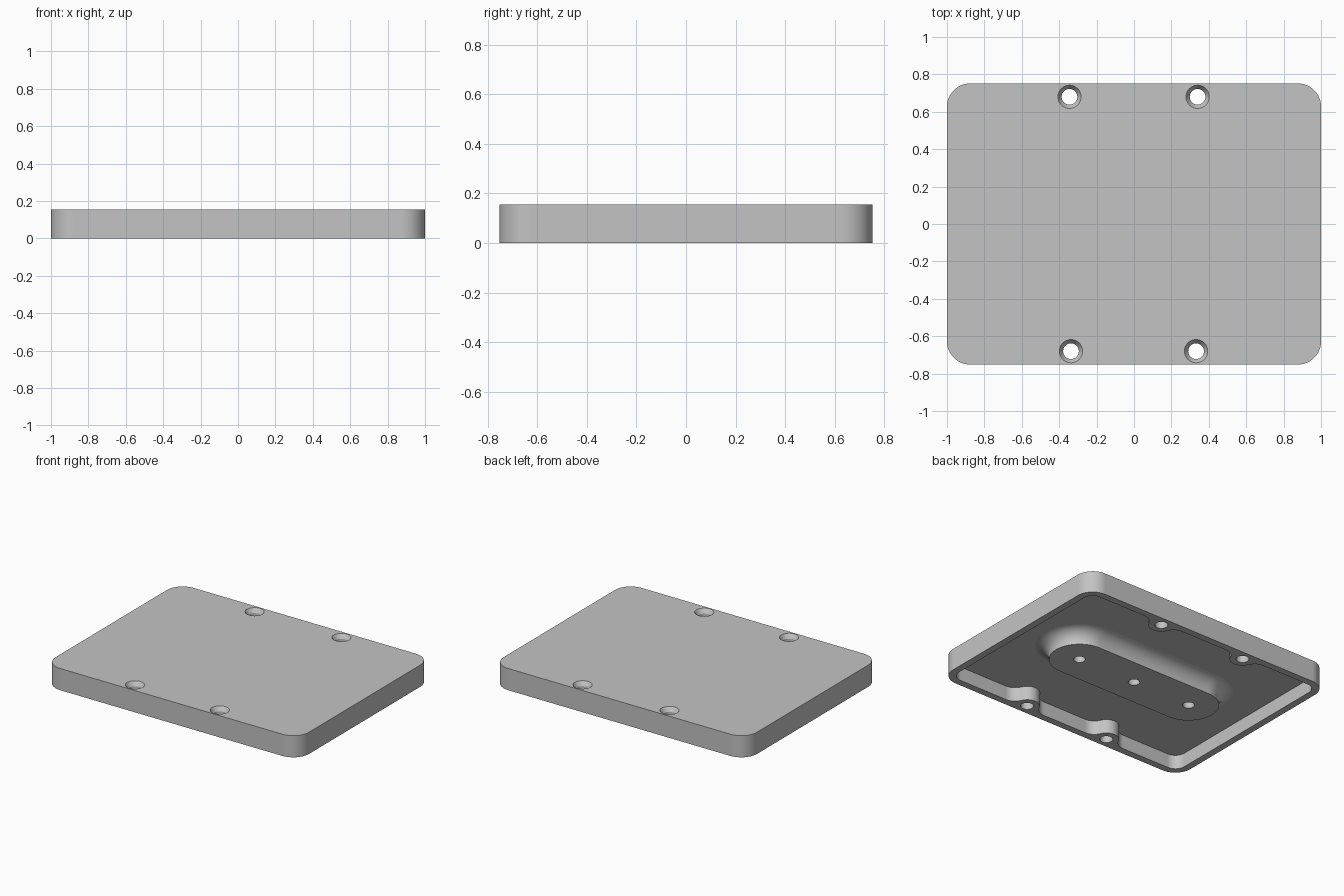
import bpy, bmesh, math

if "Cube" in bpy.data.objects:
    bpy.data.objects.remove(bpy.data.objects["Cube"])

HX, HY, H = 1.0, 0.752, 0.155      # plate half sizes and height
WALL, FLOOR = 0.05, 0.1            # rim width, cavity depth
CORNER = 0.125
LUG_Y, LUG_R, FIL = 0.68, 0.083, 0.09
BACK_X = (0.34, -0.345)            # screw positions, right to left
FRONT_X = (0.337, -0.332)          # same, seen after a half turn

grey = bpy.data.materials.new("plain grey")
grey.diffuse_color = (0.55, 0.55, 0.55, 1)
grey.use_nodes = True
grey.node_tree.nodes["Principled BSDF"].inputs["Base Color"].default_value = grey.diffuse_color


def arc(cx, cy, r, a0, a1, n=12):
    return [(cx + r * math.cos(a0 + (a1 - a0) * i / n),
             cy + r * math.sin(a0 + (a1 - a0) * i / n)) for i in range(n + 1)]


def circle(cx, cy, r, n=32):
    return arc(cx, cy, r, 0, 2 * math.pi, n)[:-1]


def stadium(s, r):
    q = math.pi / 2
    return arc(s, 0, r, -q, q, 24) + arc(-s, 0, r, q, 3 * q, 24)


def loft(name, rings):
    """Closed solid through (outline, z) rings, listed from low to high."""
    bm = bmesh.new()
    rows = [[bm.verts.new((x, y, z)) for x, y in pts] for pts, z in rings]
    for a, b in zip(rows, rows[1:]):
        for i in range(len(a)):
            j = (i + 1) % len(a)
            bm.faces.new((a[i], a[j], b[j], b[i]))
    bm.faces.new(rows[0][::-1])
    bm.faces.new(rows[-1])
    bmesh.ops.recalc_face_normals(bm, faces=bm.faces)
    me = bpy.data.meshes.new(name)
    bm.to_mesh(me)
    bm.free()
    me.materials.append(grey)
    ob = bpy.data.objects.new(name, me)
    bpy.context.collection.objects.link(ob)
    return ob


def combine(base, other, operation):
    mod = base.modifiers.new("combine", 'BOOLEAN')
    mod.operation, mod.solver, mod.object = operation, 'EXACT', other
    bpy.context.view_layer.objects.active = base
    bpy.ops.object.modifier_apply(modifier=mod.name)
    bpy.data.objects.remove(other)


def half_outline(hx, hy, r, lugs=()):
    """Back half of a rounded rectangle, dented by filleted screw lugs."""
    q = math.pi / 2
    pts = arc(hx - r, hy - r, r, 0, q)
    fy = hy - FIL
    dx = math.sqrt((LUG_R + FIL) ** 2 - (LUG_Y - fy) ** 2)
    a = math.atan2(LUG_Y - fy, -dx)
    b = math.atan2(fy - LUG_Y, dx)
    for x in lugs:
        pts += arc(x + dx, fy, FIL, q, a)
        pts += arc(x, LUG_Y, LUG_R, b, -math.pi - b, 20)[1:-1]
        pts += arc(x - dx, fy, FIL, math.pi - a, q)
    return pts + arc(-hx + r, hy - r, r, q, 2 * q)


def outline(hx, hy, r, back=(), front=()):
    return half_outline(hx, hy, r, back) + \
        [(-x, -y) for x, y in half_outline(hx, hy, r, front)]


# Plate body
body = outline(HX, HY, CORNER)
cover = loft("cover_plate", [(body, 0), (body, H)])

# Underside cavity, leaving the rim and screw lugs
inner = outline(HX - WALL, HY - WALL, CORNER - WALL, BACK_X, FRONT_X)
combine(cover, loft("cavity_cutter", [(inner, -0.1), (inner, FLOOR)]), 'DIFFERENCE')

# Central pad that flares into the cavity floor
PAD_S, PAD_R, FLARE = 0.46, 0.198, 0.098
rings = []
for i in range(13):
    t = math.pi / 2 * i / 12
    rings.append((stadium(PAD_S, PAD_R + FLARE * (1 - math.cos(t))),
                  0.0025 + FLARE * math.sin(t)))
rings[0] = (rings[0][0], 0)
rings.append((rings[-1][0], FLOOR + 0.02))
combine(cover, loft("pad", rings), 'UNION')

# Countersunk through holes
holes = [(x, LUG_Y) for x in BACK_X] + [(-x, -LUG_Y) for x in FRONT_X]
for x, y in holes:
    combine(cover, loft("screw_cutter", [
        (circle(x, y, 0.042), -0.1), (circle(x, y, 0.042), H - 0.03),
        (circle(x, y, 0.0825), H + 0.03)]), 'DIFFERENCE')

# Blind holes in the pad
for x in (-PAD_S, 0, PAD_S):
    c = circle(x, 0, 0.038)
    combine(cover, loft("blind_cutter", [(c, -0.1), (c, 0.1)]), 'DIFFERENCE')

# Smooth the rounds, keep the edges crisp
bpy.ops.object.select_all(action='DESELECT')
cover.select_set(True)
bpy.context.view_layer.objects.active = cover
bpy.ops.object.shade_smooth_by_angle(angle=math.radians(30))
weighted = cover.modifiers.new("weighted_normals", 'WEIGHTED_NORMAL')
weighted.keep_sharp = True
